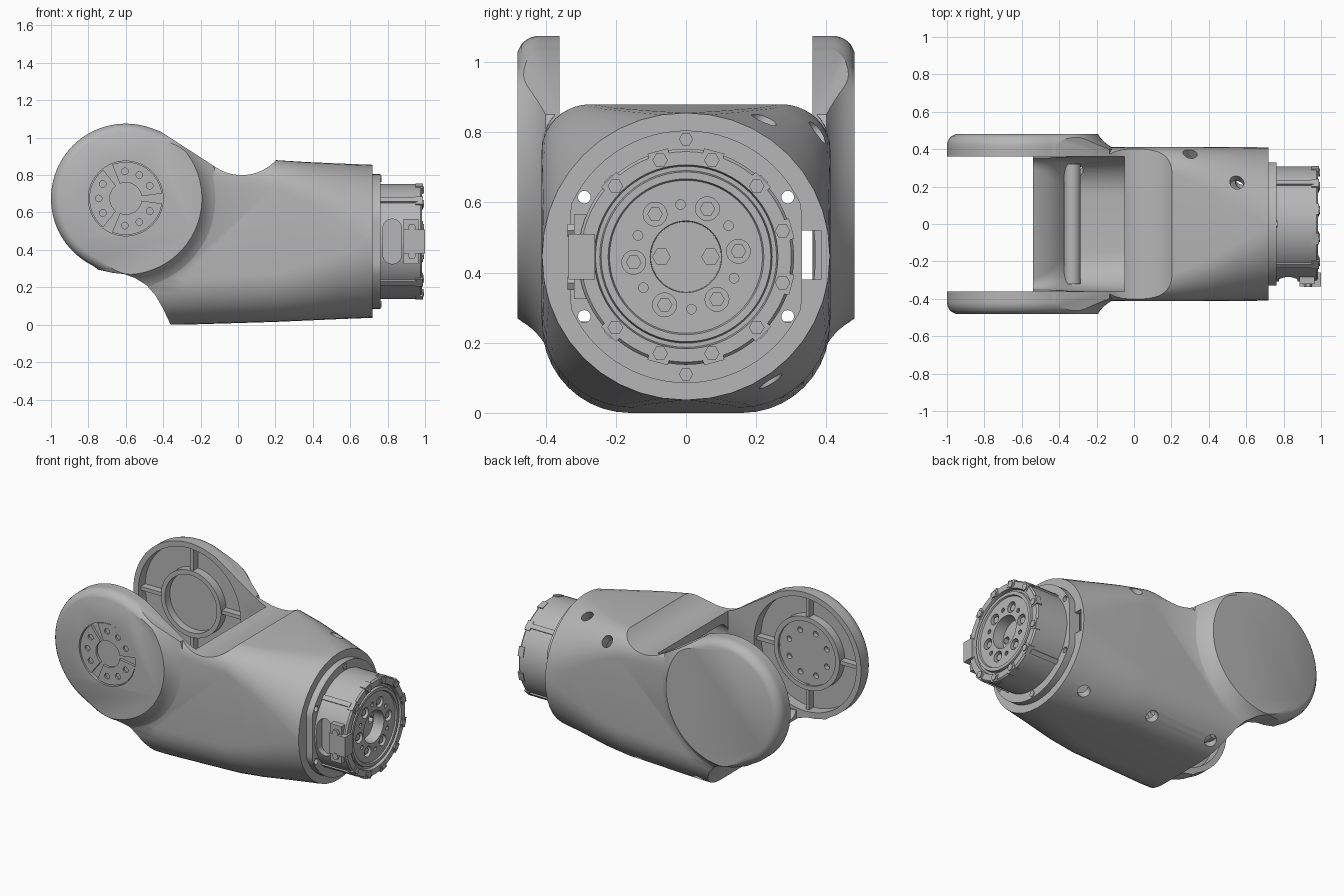
import bpy, bmesh
from math import sin, cos, pi, radians
from mathutils import Vector

if "Cube" in bpy.data.objects:
    bpy.data.objects.remove(bpy.data.objects["Cube"])

grey = bpy.data.materials.new("cast_grey")
grey.use_nodes = True
COLOUR = (0.47, 0.47, 0.47, 1)
grey.diffuse_color = COLOUR
grey.node_tree.nodes["Principled BSDF"].inputs["Base Color"].default_value = COLOUR

JX, JZ = -0.6, 0.675      # fork joint axis
MZ = 0.445                # drive axis height


# ---- helpers ----
def solid(bm, rings):
    """Skin a closed solid through rings of equal length."""
    loops = [[bm.verts.new(p) for p in ring] for ring in rings]
    n = len(loops[0])
    for a, b in zip(loops, loops[1:]):
        for i in range(n):
            j = (i + 1) % n
            bm.faces.new((a[i], a[j], b[j], b[i]))
    bm.faces.new(loops[0])
    bm.faces.new(loops[-1])


def finish(name, bm):
    bmesh.ops.recalc_face_normals(bm, faces=bm.faces)
    mesh = bpy.data.meshes.new(name)
    bm.to_mesh(mesh)
    bm.free()
    mesh.materials.append(grey)
    ob = bpy.data.objects.new(name, mesh)
    bpy.context.collection.objects.link(ob)
    return ob


def loft(name, rings):
    bm = bmesh.new()
    solid(bm, rings)
    return finish(name, bm)


def rod(bm, p0, p1, r, n=20):
    p0, p1 = Vector(p0), Vector(p1)
    q = (p1 - p0).to_track_quat('Z', 'Y')
    ring = [q @ Vector((r * cos(2 * pi * i / n), r * sin(2 * pi * i / n), 0)) for i in range(n)]
    solid(bm, [[p + v for v in ring] for p in (p0, p1)])


def prism(bm, pts, y0, y1):
    solid(bm, [[(x, y, z) for x, z in pts] for y in (y0, y1)])


def box(bm, lo, hi):
    prism(bm, [(lo[0], lo[2]), (hi[0], lo[2]), (hi[0], hi[2]), (lo[0], hi[2])], lo[1], hi[1])


def combine(ob, other, op='DIFFERENCE'):
    mod = ob.modifiers.new("combine", 'BOOLEAN')
    mod.operation, mod.object, mod.solver = op, other, 'EXACT'
    bpy.context.view_layer.objects.active = ob
    bpy.ops.object.modifier_apply(modifier=mod.name)
    bpy.data.objects.remove(other)


def section(x, w, z0, z1, rb, rt, k=10):
    """Rounded rectangle across the arm."""
    pts = []
    for cy, cz, r, start in ((w - rt, z1 - rt, rt, 0), (rt - w, z1 - rt, rt, 90),
                             (rb - w, z0 + rb, rb, 180), (w - rb, z0 + rb, rb, 270)):
        for i in range(k + 1):
            a = radians(start + 90 * i / k)
            pts.append((x, cy + r * cos(a), cz + r * sin(a)))
    return pts


def polar(r, deg):
    return r * cos(radians(deg)), r * sin(radians(deg))


# ---- arm shell ----
body = loft("arm_shell", [section(*s) for s in (
    (-0.58, 0.41, 0, 0.89, 0.25, 0.12), (-0.3, 0.41, 0, 0.89, 0.25, 0.12),
    (0.2, 0.412, 0.015, 0.88, 0.26, 0.14), (0.36, 0.412, 0.022, 0.87, 0.29, 0.2),
    (0.54, 0.411, 0.03, 0.862, 0.35, 0.3), (0.72, 0.41, 0.037, 0.855, 0.405, 0.405))])


# round fork ears: soft free edge, crisp edge and concave flare towards the shell
def blend(a):
    d = abs((a + radians(25) + pi) % (2 * pi) - pi)
    t = min(1, max(0, (radians(92) - d) / radians(32)))
    return t * t * (3 - 2 * t)


def ear_ring(y, drop, grow, n=96):
    ring = []
    for i in range(n):
        a = 2 * pi * i / n
        t = blend(a)
        r = 0.4 - drop * (1 - t) + grow * t
        ring.append((JX + r * cos(a), y, JZ + r * sin(a)))
    return ring


for s in (-1, 1):
    ear = loft("ear", [ear_ring(s * y, drop, grow) for y, drop, grow in (
        (0.3, 0, 0.1), (0.4, 0, 0.1), (0.412, 0, 0.078), (0.425, 0, 0.058),
        (0.44, 0.004, 0.04), (0.455, 0.011, 0.026), (0.47, 0.025, 0.014), (0.48, 0.045, 0.007))])
    combine(body, ear, 'UNION')

# saddle across the top, tangent to the ears
bm = bmesh.new()
arc = [(0.02 + x, 1.05 + z) for x, z in (polar(0.25, 237.4 + 78.6 * i / 24) for i in range(25))]
prism(bm, [(-0.56, 1.5), (-0.56, 1.127)] + arc + [(0.3, 1.0), (0.3, 1.5)], -0.7, 0.7)
combine(body, finish("saddle_cut", bm))

# curved undercut below the fork
bm = bmesh.new()
prism(bm, [(-0.9, -0.1), (-0.9, 0.2), (-0.75, 0.295), (-0.67, 0.277), (-0.61, 0.271),
           (-0.55, 0.25), (-0.49, 0.212), (-0.44, 0.155), (-0.4, 0.085), (-0.36, 0),
           (-0.33, -0.1)], -0.7, 0.7)
combine(body, finish("under_cut", bm))

# fork gap, then hollow interior
bm = bmesh.new()
prism(bm, [(-1.2, 1.3), (-1.2, 0.1), (-0.54, 0.1), (-0.54, 0.3), (-0.05, 0.3), (-0.05, 1.3)],
      -0.36, 0.36)
combine(body, finish("fork_gap", bm))
combine(body, loft("interior", [section(*s) for s in (
    (-0.56, 0.356, 0.27, 0.75, 0.05, 0.1), (-0.46, 0.356, 0.222, 0.75, 0.1, 0.1),
    (-0.39, 0.356, 0.14, 0.75, 0.17, 0.1), (-0.33, 0.358, 0.05, 0.75, 0.2, 0.1),
    (-0.05, 0.365, 0.05, 0.75, 0.22, 0.1), (0.25, 0.368, 0.06, 0.8, 0.24, 0.13),
    (0.5, 0.368, 0.07, 0.815, 0.3, 0.25), (0.685, 0.368, 0.077, 0.813, 0.36, 0.36))]))

# ear pockets, dial recess, access holes and end slot
bm = bmesh.new()
for s in (-1, 1):
    rod(bm, (JX, s * 0.34, JZ), (JX, s * 0.43, JZ), 0.365, 80)
rod(bm, (JX, -0.6, JZ), (JX, -0.458, JZ), 0.2, 64)
combine(body, finish("pockets", bm))
bm = bmesh.new()
for x, y, h, d in ((0.55, 0.21, 0.37, (0, 0.5, 0.87)), (0.3, 0.37, 0.35, (0, 0.75, 0.66)),
                   (0.58, 0.25, -0.37, (0, 0.5, -0.87)), (0.12, 0.3, -0.375, (0, 0.6, -0.8)),
                   (-0.31, 0.31, -0.38, (0, 0.6, -0.8))):
    p, d = Vector((x, y, MZ + h)), Vector(d)
    rod(bm, p - d * 0.1, p + d * 0.12, 0.038)
box(bm, (0.64, 0.33, 0.38), (0.8, 0.385, 0.52))
for y in (-0.29, 0.29):
    for h in (-0.17, 0.17):
        rod(bm, (0.6, y, MZ + h), (0.8, y, MZ + h), 0.018)
combine(body, finish("access_holes", bm))

# ---- fork details ----
bm = bmesh.new()
for s in (-1, 1):
    for k in range(4):
        c, d = polar(1, 90 * k)
        px, pz = -d * 0.012, c * 0.012
        prism(bm, [(JX + c * r + m * px, JZ + d * r + m * pz)
                   for r, m in ((0.2, 1), (0.37, 1), (0.37, -1), (0.2, -1))], s * 0.385, s * 0.44)
finish("ear_ribs", bm)


def ring_part(name, y0, y1, r_out, r_in, y_in):
    """Round boss with a stepped pocket on its inner face."""
    def c(y, r):
        return [(JX + x, y, JZ + z) for x, z in (polar(r, 360 * i / 64) for i in range(64))]
    return loft(name, [c(y0, r_out), c(y1, r_out), c(y1, r_in), c(y_in, r_in)])


ring_part("back_ear_ring", 0.435, 0.375, 0.215, 0.185, 0.425)
front_hub = ring_part("front_ear_hub", -0.445, -0.375, 0.235, 0.205, -0.39)
bm = bmesh.new()
for k in range(8):
    x, z = polar(0.145, 45 * k + 22)
    rod(bm, (JX + x, -0.42, JZ + z), (JX + x, -0.35, JZ + z), 0.018, 12)
combine(front_hub, finish("hub_holes", bm))

# three raised dial segments with bolt holes
bm, holes = bmesh.new(), bmesh.new()
for mid in (60, 180, 300):
    sweep = [mid - 52 + 104 * i / 20 for i in range(21)]
    pts = [polar(0.195, a) for a in sweep] + [polar(0.085, a) for a in reversed(sweep)]
    prism(bm, [(JX + x, JZ + z) for x, z in pts], -0.474, -0.45)
    for a in (-32, 0, 32):
        x, z = polar(0.145, mid + a)
        rod(holes, (JX + x, -0.5, JZ + z), (JX + x, -0.462, JZ + z), 0.018, 12)
dial = finish("dial_segments", bm)
combine(dial, finish("dial_holes", holes))

bm = bmesh.new()
rod(bm, (-0.33, -0.32, 0.125), (-0.33, 0.32, 0.125), 0.045, 24)
finish("cross_bar", bm)

# ---- drive unit ----
bm = bmesh.new()
outline = [polar(0.36, 360 * i / 72) for i in range(72)]
solid(bm, [[(x, max(-0.33, min(0.33, y)), MZ + z) for y, z in outline] for x in (0.71, 0.763)])
flange = finish("drive_flange", bm)
bm = bmesh.new()
for y in (-0.29, 0.29):
    for h in (-0.17, 0.17):
        rod(bm, (0.6, y, MZ + h), (0.8, y, MZ + h), 0.018)
combine(flange, finish("flange_holes", bm))

drive = loft("drive_housing", [
    [(x, y, MZ + z) for y, z in (polar(r, 360 * i / 72) for i in range(72))]
    for x, r in ((0.74, 0.308), (0.975, 0.308), (0.985, 0.3), (0.985, 0.262), (0.965, 0.258),
                 (0.965, 0.246), (0.982, 0.242), (0.982, 0.222), (0.972, 0.218),
                 (0.972, 0.102), (0.9, 0.1))])
bm = bmesh.new()
for k in range(6):
    y, z = polar(0.15, 6 + 60 * k)
    rod(bm, (0.94, y, MZ + z), (1.02, y, MZ + z), 0.034)
    y, z = polar(0.15, 36 + 60 * k)
    rod(bm, (0.94, y, MZ + z), (1.02, y, MZ + z), 0.014, 10)
for y in (-0.07, 0.07):
    rod(bm, (0.86, y, MZ), (0.93, y, MZ), 0.025, 6)
solid(bm, [[(0.825 + x * 0.05, y, MZ + h + z * 0.05) for h, x, z in
            [(0.07 if i < 13 else -0.07, *polar(1, 15 * (i if i < 13 else i - 1)))
             for i in range(26)]] for y in (-0.4, -0.25)])
combine(drive, finish("drive_holes", bm))

# ribs, bolts and connector around the drive
bm = bmesh.new()
for k in range(12):
    if k in (5, 6):
        continue
    c, d = polar(1, 15 + 30 * k)
    solid(bm, [[(x, r * c - m * d, MZ + r * d + m * c) for r, m in
                ((0.27, -0.03), (0.312, -0.03), (0.312, 0.03), (0.27, 0.03))]
               for x in (0.95, 0.988)])
    rod(bm, (0.97, 0.285 * c, MZ + 0.285 * d), (0.994, 0.285 * c, MZ + 0.285 * d), 0.022, 6)
    if k % 3 == 1:
        solid(bm, [[(x, r * c - m * d, MZ + r * d + m * c) for r, m in
                    ((0.28, -0.015), (0.316, -0.015), (0.316, 0.015), (0.28, 0.015))]
                   for x in (0.75, 0.96)])
for k in range(6):
    y, z = polar(0.15, 6 + 60 * k)
    rod(bm, (0.93, y, MZ + z), (0.962, y, MZ + z), 0.022, 6)
for h in (-0.335, 0.335):
    rod(bm, (0.75, 0, MZ + h), (0.768, 0, MZ + h), 0.02, 6)
finish("drive_ribs_and_bolts", bm)

bm = bmesh.new()
box(bm, (0.885, -0.335, 0.38), (1.0, -0.26, 0.51))
for z in (0.37, 0.52):
    box(bm, (0.885, -0.32, z - 0.045), (0.965, -0.25, z + 0.045))
    rod(bm, (0.93, -0.3, z), (0.93, -0.338, z), 0.022, 6)
finish("connector", bm)

# ---- shading ----
for ob in bpy.context.collection.objects:
    ob.select_set(ob.type == 'MESH')
bpy.context.view_layer.objects.active = body
bpy.ops.object.shade_smooth_by_angle(angle=radians(32))
